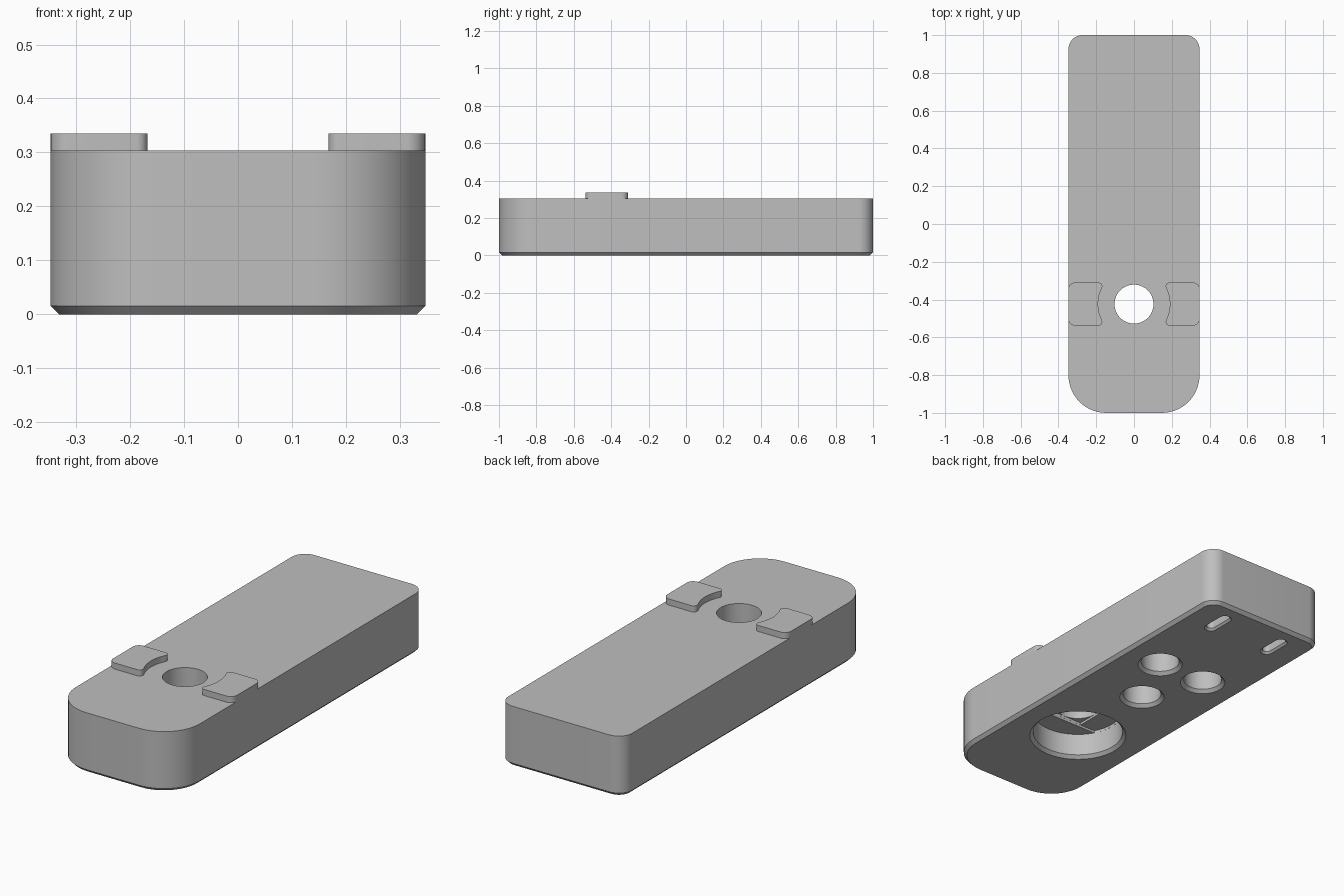
import bpy, bmesh, math
from math import cos, sin, radians

if "Cube" in bpy.data.objects:
    bpy.data.objects.remove(bpy.data.objects["Cube"])

HALF_W, TOP = 0.347, 0.304
HOLE_Y = -0.424

grey = bpy.data.materials.new("plain grey")
grey.diffuse_color = (0.52, 0.52, 0.52, 1)
grey.use_nodes = True
grey.node_tree.nodes["Principled BSDF"].inputs["Base Color"].default_value = grey.diffuse_color


def arc(cx, cy, r, a0, a1, n=10):
    return [(cx + r * cos(radians(a0 + (a1 - a0) * i / n)),
             cy + r * sin(radians(a0 + (a1 - a0) * i / n))) for i in range(n + 1)]


def circle(cx, cy, r, n=64):
    return arc(cx, cy, r, 0, 360, n)[:-1]


def slot(cx, cy, half, r):
    """Rounded slot running along y."""
    return arc(cx, cy + half, r, 0, 180, 12) + arc(cx, cy - half, r, 180, 360, 12)


def loft(name, rings):
    """Closed solid through (outline, z) rings with equal point counts."""
    bm = bmesh.new()
    loops = [[bm.verts.new((x, y, z)) for x, y in pts] for pts, z in rings]
    n = len(loops[0])
    bm.faces.new(loops[0][::-1])
    bm.faces.new(loops[-1])
    for a, b in zip(loops, loops[1:]):
        for i in range(n):
            j = (i + 1) % n
            bm.faces.new((a[i], a[j], b[j], b[i]))
    bmesh.ops.recalc_face_normals(bm, faces=bm.faces[:])
    mesh = bpy.data.meshes.new(name)
    bm.to_mesh(mesh)
    bm.free()
    mesh.materials.append(grey)
    ob = bpy.data.objects.new(name, mesh)
    bpy.context.collection.objects.link(ob)
    return ob


def activate(ob):
    bpy.ops.object.select_all(action='DESELECT')
    ob.select_set(True)
    bpy.context.view_layer.objects.active = ob


def cut(body, rings):
    cutter = loft("cutter", rings)
    activate(body)
    mod = body.modifiers.new("cut", 'BOOLEAN')
    mod.operation, mod.solver, mod.object = 'DIFFERENCE', 'EXACT', cutter
    bpy.ops.object.modifier_apply(modifier=mod.name)
    bpy.data.objects.remove(cutter, do_unlink=True)


def chamfered(shape, r, depth, c=0.016):
    """Rings of a blind hole with a chamfered mouth at z = 0."""
    e = 0.01
    return [(shape(r + c + e), -e), (shape(r), c), (shape(r), depth)]


# Main body: large front corners, small back corners, chamfered underside
def footprint(inset):
    pts = []
    for sx, sy, r, a in ((1, -1, 0.2, -90), (1, 1, 0.075, 0),
                         (-1, 1, 0.075, 90), (-1, -1, 0.2, 180)):
        pts += arc(sx * (HALF_W - r), sy * (1 - r), r - inset, a, a + 90, 14)
    return pts


body = loft("body", [(footprint(0.016), 0), (footprint(0), 0.016), (footprint(0), TOP)])

# Wide counterbore with stepped ceiling leading to the through hole
cut(body, chamfered(lambda r: circle(0, HOLE_Y, r), 0.217, 0.13))
band = [(x, HOLE_Y + max(-0.104, min(0.104, y))) for x, y in circle(0, 0, 0.2165)]
cut(body, [(band, 0.12), (band, 0.142)])
s = 0.1036
square = [(-s, HOLE_Y - s), (s, HOLE_Y - s), (s, HOLE_Y + s), (-s, HOLE_Y + s)]
cut(body, [(square, 0.135), (square, 0.154)])
bore = circle(0, HOLE_Y, 0.103)
cut(body, [(bore, 0.145), (bore, TOP + 0.05)])

# Three round sockets in the underside
for hx, hy in ((0, 0.06), (0.135, 0.358), (-0.135, 0.358)):
    cut(body, chamfered(lambda r: circle(hx, hy, r, 48), 0.092, 0.2))

# Two small slots near the back
for sx in (-0.177, 0.177):
    cut(body, chamfered(lambda r: slot(sx, 0.845, 0.053, r), 0.022, 0.15, 0.01))

# Raised pads on each side of the hole, with a concave inner edge
R, T, HALF = 0.19, 0.02, 0.114
ty = HALF - T
tx = math.sqrt((R + T) ** 2 - ty ** 2)
ta = math.degrees(math.atan2(ty, tx))
pad = (arc(HALF_W - 0.035, -HALF + 0.035, 0.035, -90, 0)
       + arc(HALF_W - 0.035, HALF - 0.035, 0.035, 0, 90)
       + arc(tx, ty, T, 90, 180 + ta)
       + arc(0, 0, R, ta - 2, 2 - ta, 14)
       + arc(tx, -ty, T, 180 - ta, 270))
parts = [body]
for side, name in ((1, "right_pad"), (-1, "left_pad")):
    outline = [(side * x, HOLE_Y + y) for x, y in pad]
    parts.append(loft(name, [(outline, TOP), (outline, 0.335)]))

for ob in parts:
    activate(ob)
    bpy.ops.object.shade_smooth_by_angle(angle=radians(30))
